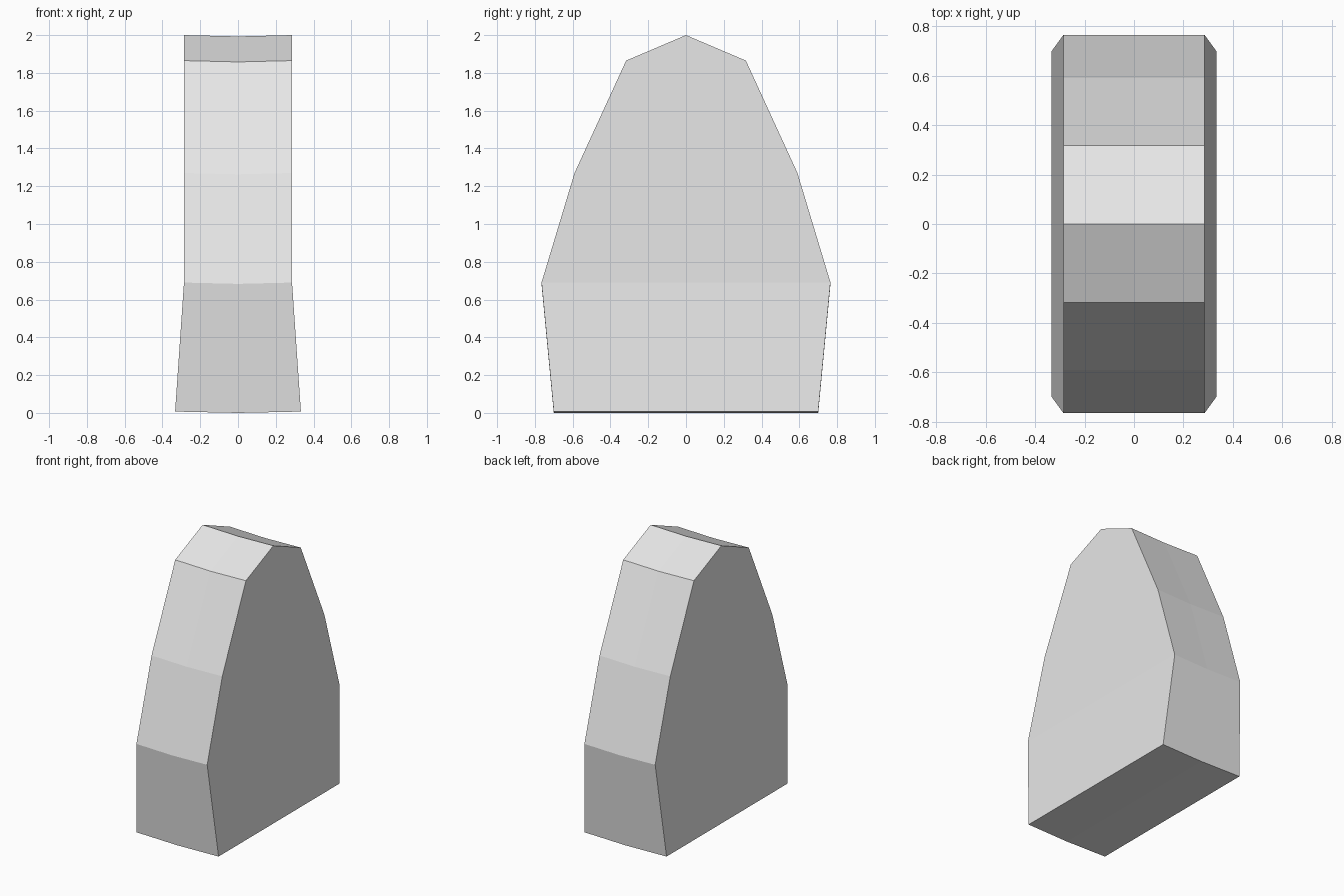
import bpy
import bmesh

default_cube = bpy.data.objects.get("Cube")
if default_cube:
    bpy.data.objects.remove(default_cube, do_unlink=True)

# One plain grey material
grey = bpy.data.materials.new("light_grey")
grey.use_nodes = True
colour = (0.8, 0.8, 0.8, 1.0)
grey.diffuse_color = colour
grey.node_tree.nodes["Principled BSDF"].inputs["Base Color"].default_value = colour

# Half outline from foot to peak: y, z, half width
half = [(0.70, 0.007, 0.333), (0.765, 0.69, 0.286),
        (0.59, 1.27, 0.286), (0.317, 1.865, 0.286)]
peak = [(0.0, 2.0, 0.286)]
outline = half + peak + [(-y, z, w) for y, z, w in reversed(half)]
SAG = 0.007  # the centre line drops slightly

# Three copies of the outline across the width
bm = bmesh.new()
rings = [[bm.verts.new((side * w, y, z - (SAG if side == 0 else 0)))
          for y, z, w in outline] for side in (-1, 0, 1)]

# Rim and underside
count = len(outline)
for a, b in zip(rings, rings[1:]):
    for i in range(count):
        j = (i + 1) % count
        bm.faces.new((a[i], a[j], b[j], b[i]))

# Side walls: upright upper panel and flared lower panel
for ring in (rings[0], rings[-1]):
    bm.faces.new(ring[1:-1])
    bm.faces.new((ring[0], ring[1], ring[-2], ring[-1]))
bmesh.ops.recalc_face_normals(bm, faces=bm.faces)

mesh = bpy.data.meshes.new("tapered_block")
bm.to_mesh(mesh)
bm.free()
mesh.materials.append(grey)
block = bpy.data.objects.new("tapered_block", mesh)
bpy.context.collection.objects.link(block)
